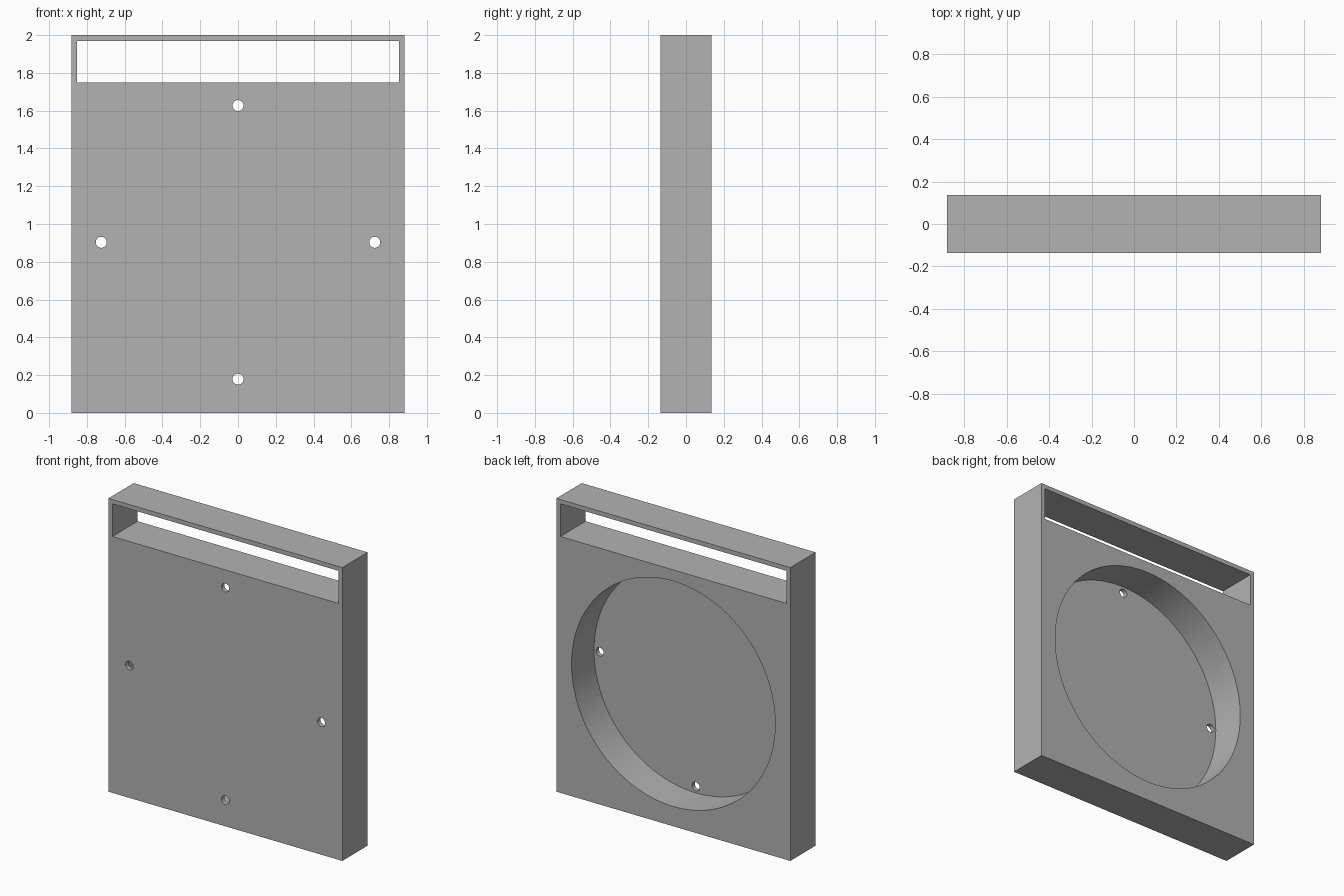
import bpy
from math import radians

cube = bpy.data.objects.get("Cube")
if cube:
    bpy.data.objects.remove(cube, do_unlink=True)

# Main sizes
WIDTH, DEPTH, HEIGHT = 1.764, 0.272, 2.0
WALL = 0.03
CENTRE_Z = 0.903          # centre of the round recess
RECESS_R, HOLE_R, HOLE_RING = 0.768, 0.029, 0.724
SLOT_BOTTOM = 1.748
FRONT = -DEPTH / 2

grey = bpy.data.materials.new("plain_grey")
grey.use_nodes = True
colour = (0.448, 0.448, 0.448, 1)
grey.diffuse_color = colour
grey.node_tree.nodes["Principled BSDF"].inputs["Base Color"].default_value = colour


def box(name, size, centre):
    bpy.ops.mesh.primitive_cube_add(size=1, location=centre)
    obj = bpy.context.object
    obj.name = name
    obj.scale = size
    bpy.ops.object.transform_apply(location=True, rotation=True, scale=True)
    return obj


def drill(name, radius, y0, y1, x, z, sides):
    """Cylinder lying along y from y0 to y1."""
    bpy.ops.mesh.primitive_cylinder_add(
        vertices=sides, radius=radius, depth=y1 - y0,
        location=(x, (y0 + y1) / 2, z), rotation=(radians(90), 0, 0))
    obj = bpy.context.object
    obj.name = name
    bpy.ops.object.transform_apply(location=True, rotation=True, scale=True)
    return obj


def cut(target, cutter):
    cutter.hide_render = True
    mod = target.modifiers.new(cutter.name, "BOOLEAN")
    mod.operation = "DIFFERENCE"
    mod.solver = "EXACT"
    mod.object = cutter
    bpy.ops.object.select_all(action="DESELECT")
    bpy.context.view_layer.objects.active = target
    target.select_set(True)
    bpy.ops.object.modifier_apply(modifier=mod.name)
    bpy.data.objects.remove(cutter, do_unlink=True)


# Solid block
body = box("mounting_panel", (WIDTH, DEPTH, HEIGHT), (0, 0, HEIGHT / 2))

# Long slot through the top
slot_top = HEIGHT - WALL
cut(body, box("slot_cutter", (WIDTH - 2 * WALL, 2 * DEPTH, slot_top - SLOT_BOTTOM),
              (0, 0, (slot_top + SLOT_BOTTOM) / 2)))

# Round recess in the back, leaving a thin front skin
cut(body, drill("recess_cutter", RECESS_R, FRONT + WALL, DEPTH, 0, CENTRE_Z, 128))

# Four screw holes through the front skin
for dx, dz in ((1, 0), (-1, 0), (0, 1), (0, -1)):
    cut(body, drill("hole_cutter", HOLE_R, -DEPTH, 0,
                    dx * HOLE_RING, CENTRE_Z + dz * HOLE_RING, 32))

body.data.materials.clear()
body.data.materials.append(grey)
bpy.ops.object.select_all(action="DESELECT")
body.select_set(True)
bpy.context.view_layer.objects.active = body
bpy.ops.object.shade_smooth_by_angle(angle=radians(30))
